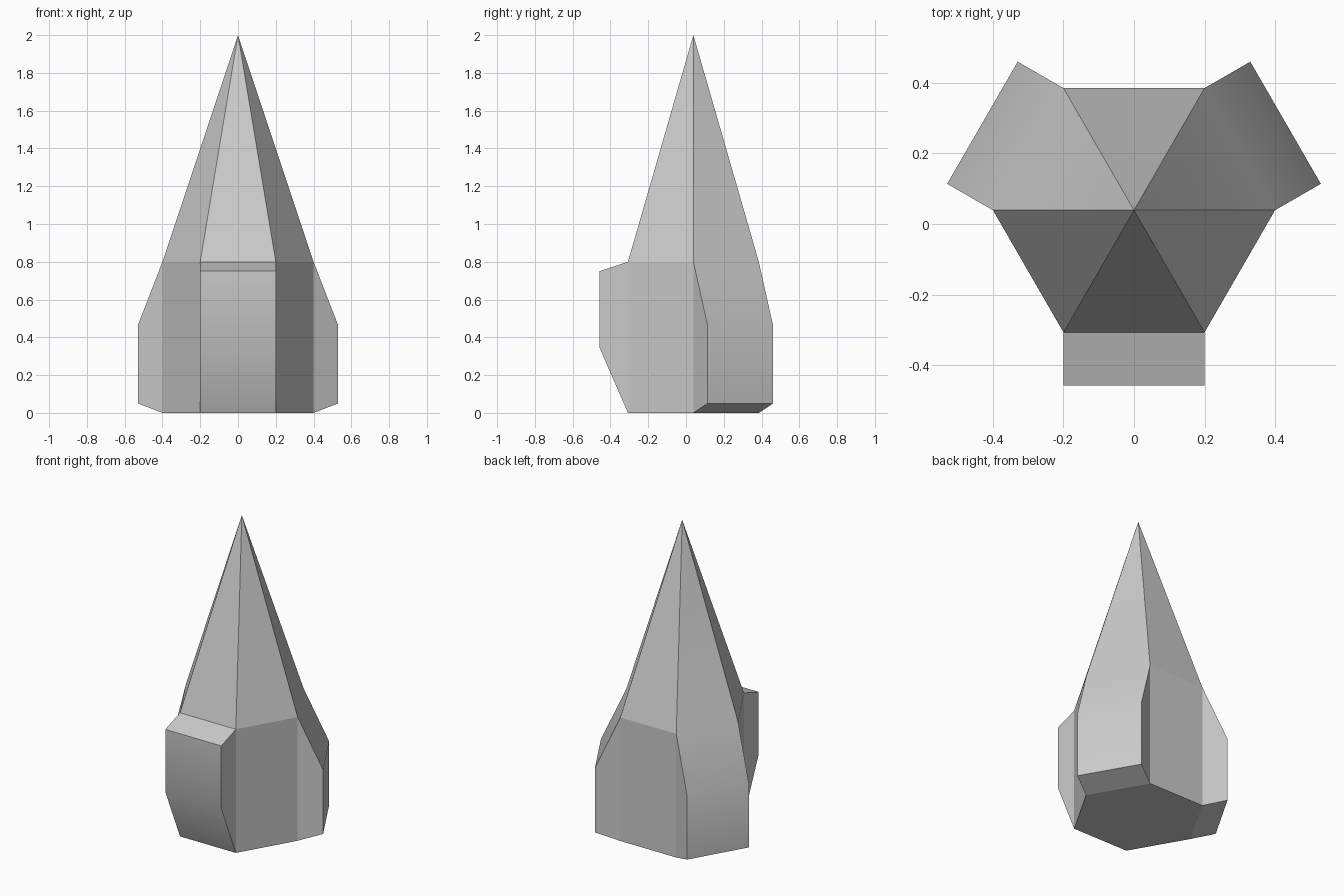
import bpy, bmesh, math
from mathutils import Vector

if "Cube" in bpy.data.objects:
    bpy.data.objects.remove(bpy.data.objects["Cube"])

RADIUS, CENTRE_Y, BODY_TOP, APEX, DEPTH = 0.4, 0.039, 0.8, 2.0, 0.15
# Bulges by hexagon side: outer bottom height, outer top height
BULGES = {0: (0.05, 0.465), 2: (0.05, 0.465), 4: (0.345, 0.75)}

bm = bmesh.new()


def ring_point(i, z):
    a = math.radians(60 * i)
    return bm.verts.new((RADIUS * math.cos(a), CENTRE_Y + RADIUS * math.sin(a), z))


def add_face(*verts, smooth=False):
    bm.faces.new(verts).smooth = smooth


# Hexagonal body and pointed top
low = [ring_point(i, 0) for i in range(6)]
high = [ring_point(i, BODY_TOP) for i in range(6)]
tip = bm.verts.new((0, CENTRE_Y, APEX))
add_face(*reversed(low))
for i in range(6):
    j = (i + 1) % 6
    add_face(high[i], high[j], tip, smooth=i in BULGES)
    if i not in BULGES:
        add_face(low[i], low[j], high[j], high[i])
        continue
    # Bulge pushed out from this side, with sloped top and bottom
    a = math.radians(60 * i + 30)
    out = Vector((math.cos(a), math.sin(a), 0)) * DEPTH
    z0, z1 = BULGES[i]
    inner = [low[i], low[j], high[j], high[i]]
    outer = []
    for v, z in zip(inner, (z0, z0, z1, z1)):
        p = v.co + out
        outer.append(bm.verts.new((p.x, p.y, z)))
    add_face(*outer, smooth=True)
    for k in range(4):
        m = (k + 1) % 4
        add_face(inner[k], inner[m], outer[m], outer[k], smooth=k in (0, 2))

# Keep clear corners sharp, blend only the shallow bends
bm.normal_update()
for e in bm.edges:
    e.smooth = e.calc_face_angle(math.pi) < math.radians(29)

mesh = bpy.data.meshes.new("faceted_spire")
bm.to_mesh(mesh)
bm.free()
spire = bpy.data.objects.new("faceted_spire", mesh)
bpy.context.collection.objects.link(spire)
